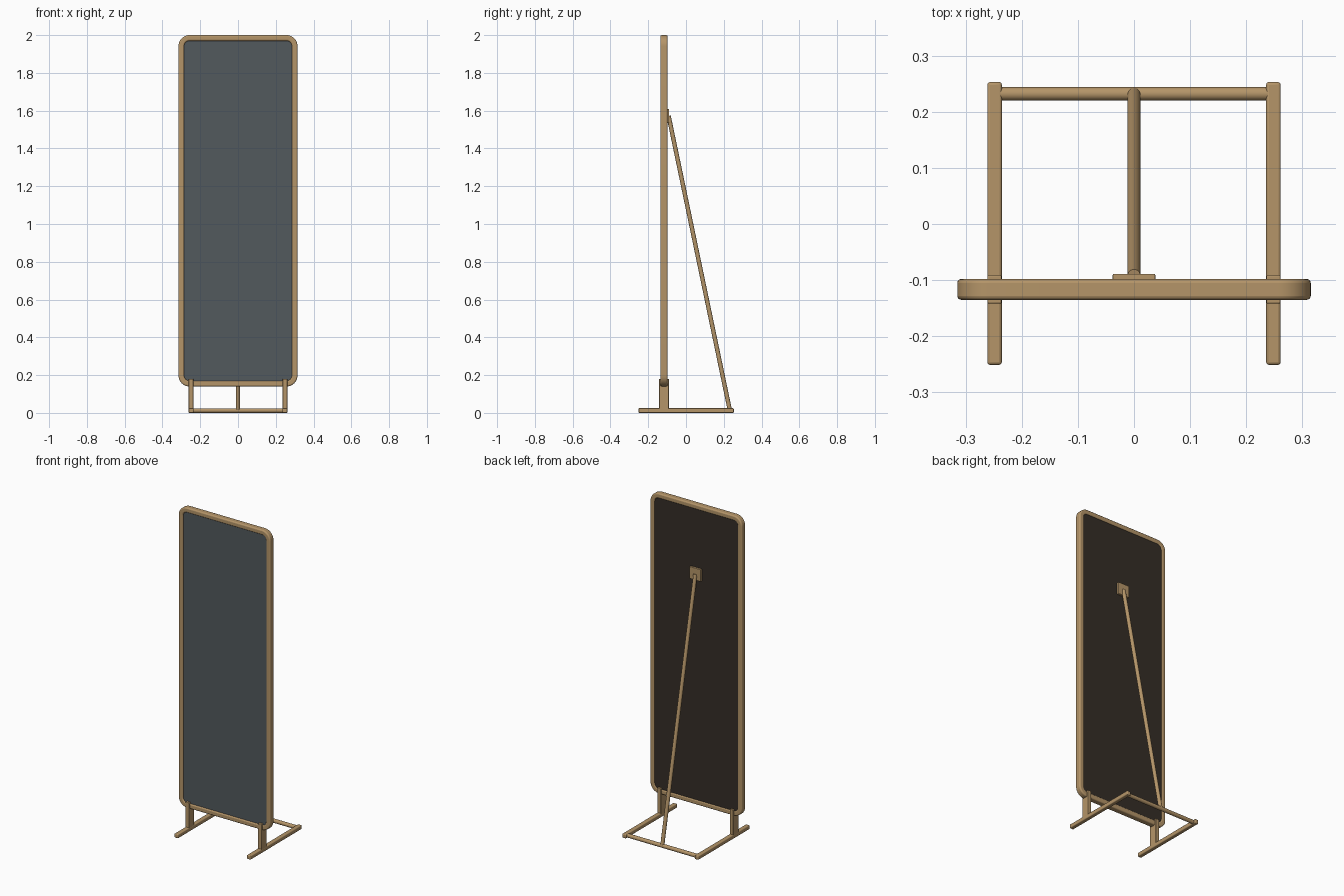
import bpy, bmesh, math
from mathutils import Vector

if "Cube" in bpy.data.objects:
    bpy.data.objects.remove(bpy.data.objects["Cube"])


def material(name, rgb):
    m = bpy.data.materials.new(name)
    m.diffuse_color = (*rgb, 1)
    m.use_nodes = True
    m.node_tree.nodes["Principled BSDF"].inputs["Base Color"].default_value = m.diffuse_color
    return m


WOOD = material("wood", (0.46, 0.30, 0.14))
GLASS = material("mirror_glass", (0.085, 0.10, 0.11))
BACK = material("dark_backing", (0.035, 0.027, 0.02))


def finish(name, bm, mat, bevel=0.0, segments=3):
    bmesh.ops.recalc_face_normals(bm, faces=bm.faces)
    me = bpy.data.meshes.new(name)
    bm.to_mesh(me)
    bm.free()
    ob = bpy.data.objects.new(name, me)
    bpy.context.collection.objects.link(ob)
    me.materials.append(mat)
    if bevel:
        b = ob.modifiers.new("soft_edges", "BEVEL")
        b.width, b.segments = bevel, segments
        b.limit_method, b.angle_limit = "ANGLE", math.radians(40)
    bpy.ops.object.select_all(action="DESELECT")
    ob.select_set(True)
    bpy.context.view_layer.objects.active = ob
    bpy.ops.object.shade_smooth_by_angle(angle=math.radians(40))
    return ob


def box(name, lo, hi, mat, bevel=0.0):
    lo, hi = Vector(lo), Vector(hi)
    bm = bmesh.new()
    bmesh.ops.create_cube(bm, size=1)
    for v in bm.verts:
        v.co = Vector([c * s for c, s in zip(v.co, hi - lo)]) + (lo + hi) / 2
    return finish(name, bm, mat, bevel)


def rod(name, a, b, r, mat):
    a, b = Vector(a), Vector(b)
    bm = bmesh.new()
    bmesh.ops.create_cone(bm, cap_ends=True, segments=24, radius1=r, radius2=r,
                          depth=(b - a).length)
    bm.transform((b - a).to_track_quat("Z", "Y").to_matrix().to_4x4())
    bmesh.ops.translate(bm, verts=bm.verts, vec=(a + b) / 2)
    return finish(name, bm, mat)


HALF_W, Z0, Z1, RADIUS = 0.315, 0.14, 2.0, 0.058


def outline(bm, inset, y, n=10):
    """Ring of vertices round the frame, inset from its outer edge."""
    verts = []
    cx, cz = HALF_W - RADIUS, (Z1 - Z0) / 2 - RADIUS
    r = RADIUS - inset
    for q, (sx, sz) in enumerate([(1, 1), (-1, 1), (-1, -1), (1, -1)]):
        for i in range(n + 1):
            t = (q + i / n) * math.pi / 2
            verts.append(bm.verts.new((sx * cx + r * math.cos(t), y,
                                       (Z0 + Z1) / 2 + sz * cz + r * math.sin(t))))
    return verts


def bridge(bm, a, b):
    for i in range(len(a)):
        j = (i + 1) % len(a)
        bm.faces.new((a[i], a[j], b[j], b[i]))


# Rounded wooden frame
bm = bmesh.new()
section = [(0, -0.135), (0, -0.098), (0.03, -0.098), (0.03, -0.135)]
rings = [outline(bm, d, y) for d, y in section]
for k in range(4):
    bridge(bm, rings[k], rings[(k + 1) % 4])
finish("frame", bm, WOOD, 0.007)


# Mirror glass and backing board
def panel(name, y0, y1, mat):
    bm = bmesh.new()
    a, b = outline(bm, 0.024, y0), outline(bm, 0.024, y1)
    bridge(bm, a, b)
    bm.faces.new(a)
    bm.faces.new(b)
    finish(name, bm, mat)


panel("mirror_glass", -0.128, -0.117, GLASS)
panel("backing_board", -0.117, -0.102, BACK)

# Floor runners and posts on both sides
for side, s in (("left", -1), ("right", 1)):
    x = s * 0.2485
    box(f"{side}_runner", (x - 0.013, -0.251, 0), (x + 0.013, 0.253, 0.025), WOOD, 0.005)
    box(f"{side}_post", (x - 0.0125, -0.142, 0.018), (x + 0.0125, -0.091, 0.18), WOOD, 0.003)

# Rear crossbar, diagonal brace and its mounting plate
rod("rear_crossbar", (-0.248, 0.232, 0.0125), (0.248, 0.232, 0.0125), 0.012, WOOD)
rod("rear_brace", (0, 0.232, 0.014), (0, -0.092, 1.572), 0.0115, WOOD)
box("brace_plate", (-0.038, -0.103, 1.535), (0.038, -0.089, 1.61), WOOD, 0.002)
